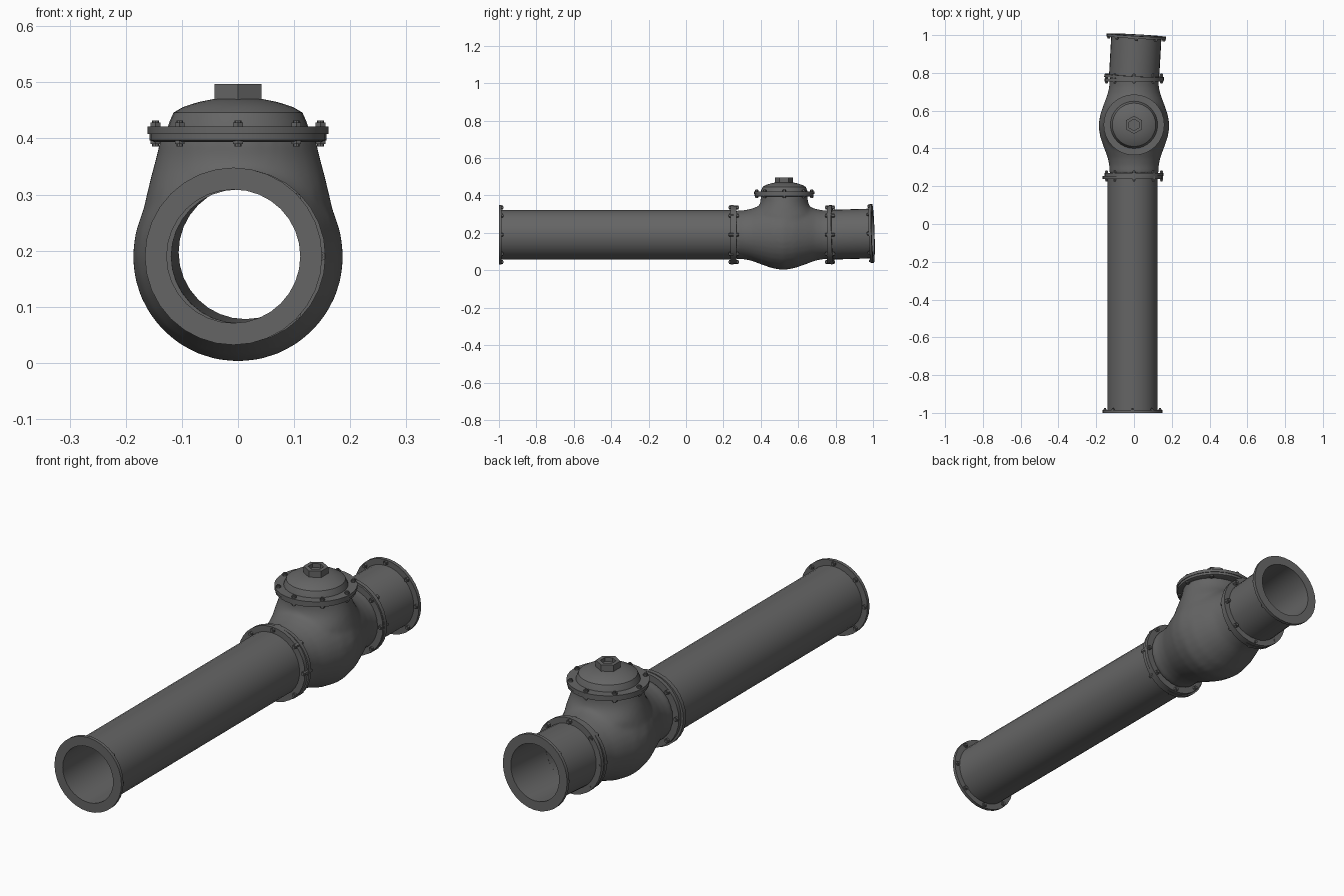
import bpy, bmesh, math
from mathutils import Matrix, Vector

if "Cube" in bpy.data.objects:
    bpy.data.objects.remove(bpy.data.objects["Cube"])

iron = bpy.data.materials.new("dark_grey_iron")
iron.diffuse_color = (0.13, 0.13, 0.13, 1)
iron.use_nodes = True
iron.node_tree.nodes["Principled BSDF"].inputs["Base Color"].default_value = iron.diffuse_color


def finish(name, bm, frame=Matrix(), angle=32):
    bmesh.ops.recalc_face_normals(bm, faces=bm.faces)
    me = bpy.data.meshes.new(name)
    bm.to_mesh(me)
    bm.free()
    me.transform(frame)
    me.materials.append(iron)
    me.shade_smooth()
    me.set_sharp_from_angle(angle=math.radians(angle))
    ob = bpy.data.objects.new(name, me)
    bpy.context.collection.objects.link(ob)
    return ob


def frame_at(origin, direction):
    q = Vector(direction).to_track_quat('Z', 'Y')
    return Matrix.Translation(origin) @ q.to_matrix().to_4x4()


def revolve(name, profile, frame, closed=True, sides=32):
    """Spin (radius, height) points about the local z axis."""
    bm = bmesh.new()
    vs = [bm.verts.new((r, 0, z)) for r, z in profile]
    pairs = list(zip(vs, vs[1:])) + ([(vs[-1], vs[0])] if closed else [])
    es = [bm.edges.new(p) for p in pairs]
    bmesh.ops.spin(bm, geom=vs + es, cent=(0, 0, 0), axis=(0, 0, 1),
                   angle=2 * math.pi, steps=sides, use_duplicate=False)
    bmesh.ops.remove_doubles(bm, verts=bm.verts, dist=1e-5)
    return finish(name, bm, frame)


def bolts(name, frame, low, high, ring=0.146, count=8, ends=(1, 1)):
    """Ring of studs through a flange with hex nuts outside it."""
    bm = bmesh.new()

    def rod(r, z0, z1, x, y, seg):
        bmesh.ops.create_cone(bm, cap_ends=True, segments=seg, radius1=r, radius2=r,
                              depth=z1 - z0, matrix=Matrix.Translation((x, y, (z0 + z1) / 2)))
    for i in range(count):
        a = 2 * math.pi * i / count
        x, y = ring * math.cos(a), ring * math.sin(a)
        mid = (low + high) / 2
        if ends[0]:
            rod(0.010, low - 0.007, mid, x, y, 6)
            rod(0.006, low - 0.011, mid, x, y, 8)
        if ends[1]:
            rod(0.010, mid, high + 0.007, x, y, 6)
            rod(0.006, mid, high + 0.011, x, y, 8)
    return finish(name, bm, frame)


BORE, PIPE, FL = 0.119, 0.133, 0.158


def flanged_pipe(name, frame, length, f0, f1):
    return revolve(name, [(BORE, 0), (FL, 0), (FL, f0), (PIPE, f0), (PIPE, length - f1),
                          (FL, length - f1), (FL, length), (BORE, length)], frame)


# long front pipe
front = frame_at((-0.008, -1, 0.19), (0, 1, 0))
flanged_pipe("front_pipe", front, 1.255, 0.014, 0.018)
bolts("front_end_bolts", front, 0.002, 0.014, ends=(0, 1))

# short back pipe, slightly skewed
d = Vector((0.013, 0.23, 0.007))
back = frame_at((0, 0.77, 0.19), d)
flanged_pipe("back_pipe", back, d.length - 0.0005, 0.016, 0.014)
bolts("back_end_bolts", back, 0.216, 0.228, ends=(1, 0))

# valve body: bulged barrel blended with an upright neck
along = frame_at((0, 0, 0.19), (0, 1, 0))
half = [(0.131, 0.265), (0.131, 0.31), (0.139, 0.35), (0.158, 0.40), (0.179, 0.46), (0.188, 0.515)]
prof = half + [(r, 1.04 - t) for r, t in reversed(half)]
body = revolve("valve_body", [(0, 0.265)] + prof + [(0, 0.775)], along, closed=False)
bm = bmesh.new()
bm.from_mesh(body.data)
neck = [(0.19, .178, .150), (0.22, .181, .165), (0.30, .163, .170), (0.325, .157, .150),
        (0.345, .152, .134), (0.37, .145, .126), (0.405, .138, .126)]
rings = []
for z, rx, ry in neck:
    rings.append([bm.verts.new((rx * math.cos(2 * math.pi * i / 32),
                                0.525 + ry * math.sin(2 * math.pi * i / 32), z)) for i in range(32)])
for a, b in zip(rings, rings[1:]):
    for i in range(32):
        j = (i + 1) % 32
        bm.faces.new((a[i], a[j], b[j], b[i]))
bm.faces.new(rings[0][::-1])
bm.faces.new(rings[-1])
bm.to_mesh(body.data)
bm.free()

# hollow the body out
cutter = revolve("bore_cutter", [(0, 0.2), (BORE, 0.2), (BORE, 0.32), (0.145, 0.42), (0.155, 0.52),
                                 (0.145, 0.62), (BORE, 0.72), (BORE, 0.85), (0, 0.85)],
                 along, closed=False)
cutter.hide_render = True
m = body.modifiers.new("blend", 'REMESH')
m.mode, m.voxel_size, m.use_smooth_shade = 'VOXEL', 0.009, True
m = body.modifiers.new("soften", 'SMOOTH')
m.factor, m.iterations = 0.5, 8
m = body.modifiers.new("bore", 'BOOLEAN')
m.operation, m.object, m.solver = 'DIFFERENCE', cutter, 'EXACT'
bpy.context.view_layer.update()
dg = bpy.context.evaluated_depsgraph_get()
me = bpy.data.meshes.new_from_object(body.evaluated_get(dg))
body.modifiers.clear()
body.data = me
me.materials.clear()
me.materials.append(iron)
me.shade_smooth()
me.set_sharp_from_angle(angle=math.radians(40))
bpy.data.objects.remove(cutter)

# body end flanges and their bolts
for name, y, low, high in (("front", 0.255, -0.018, 0.018), ("back", 0.754, 0, 0.032)):
    f = frame_at((0, y, 0.19), (0, 1, 0))
    revolve(f"body_{name}_flange", [(BORE, 0), (FL - .002, 0), (FL - .002, 0.016), (BORE, 0.016)], f)
    bolts(f"body_{name}_bolts", f, low, high)

# bonnet flanges, domed cover and bolts
up = Matrix.Translation((0, 0.525, 0))
revolve("neck_flange", [(0, 0.394), (0.15, 0.394), (0.158, 0.397), (0.158, 0.4075), (0, 0.4075)],
        up, closed=False)
revolve("bonnet", [(0, 0.4075), (0.161, 0.4075), (0.161, 0.421), (0.125, 0.421), (0.122, 0.43),
                   (0.115, 0.446), (0.098, 0.456), (0.07, 0.465), (0.045, 0.47), (0, 0.471)],
        up, closed=False)
bolts("bonnet_bolts", up, 0.397, 0.421, ring=0.147)

# hex cap with a round recess
cap = up @ Matrix.Rotation(math.pi / 6, 4, 'Z')
revolve("hex_cap", [(0, 0.465), (0.048, 0.465), (0.048, 0.497), (0.030, 0.497), (0.030, 0.480),
                    (0, 0.480)], cap, closed=False, sides=6)
